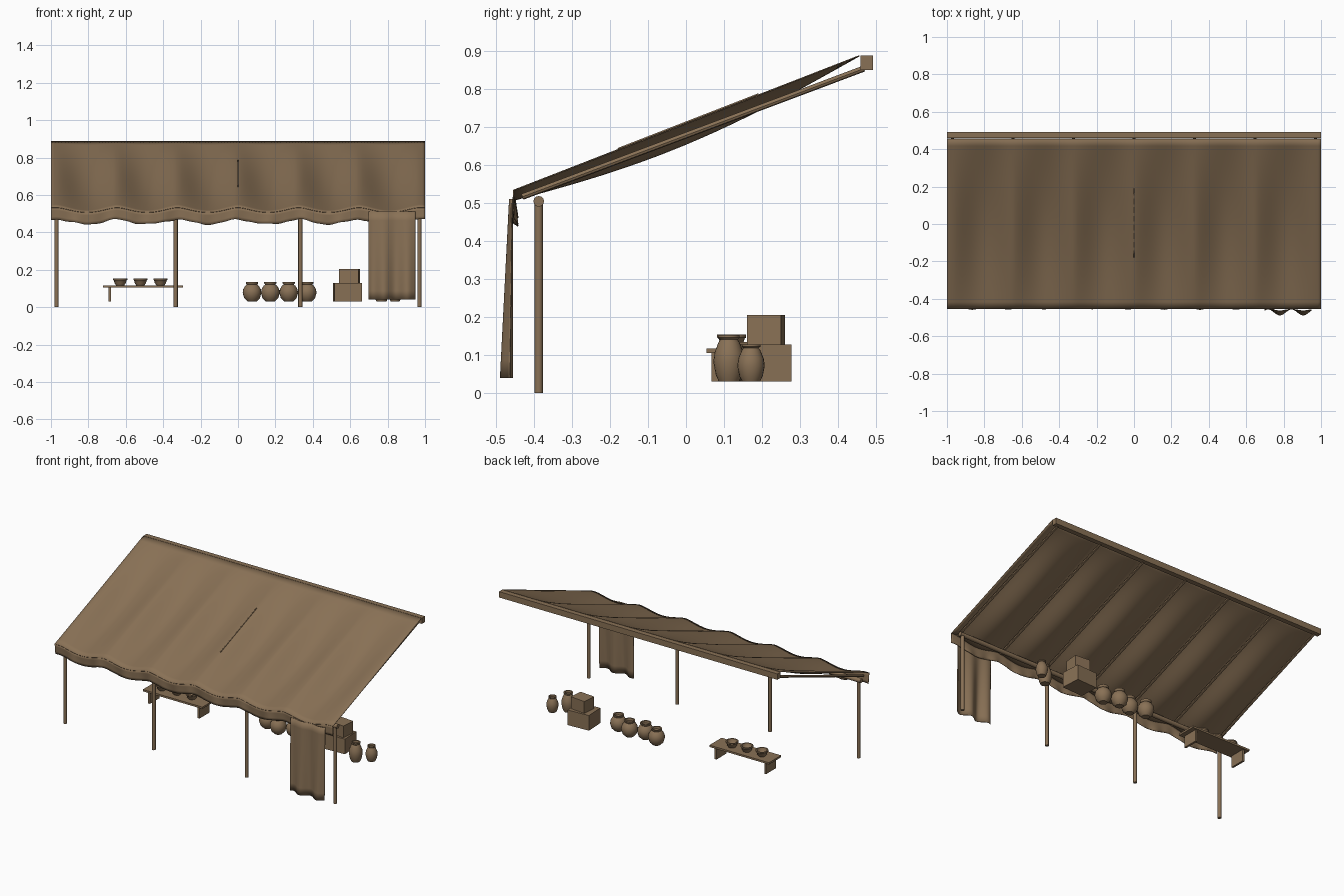
import bpy, bmesh, math
from mathutils import Vector

if "Cube" in bpy.data.objects:
    bpy.data.objects.remove(bpy.data.objects["Cube"])

mat = bpy.data.materials.new("weathered_brown")
mat.diffuse_color = (0.25, 0.165, 0.092, 1)
mat.use_nodes = True
mat.node_tree.nodes["Principled BSDF"].inputs["Base Color"].default_value = mat.diffuse_color


def finish(name, bm, smooth=False, loc=(0, 0, 0), rot=0):
    me = bpy.data.meshes.new(name)
    bm.to_mesh(me)
    bm.free()
    ob = bpy.data.objects.new(name, me)
    bpy.context.collection.objects.link(ob)
    me.materials.append(mat)
    ob.location = loc
    ob.rotation_euler.z = rot
    if smooth:
        bpy.ops.object.select_all(action='DESELECT')
        ob.select_set(True)
        bpy.context.view_layer.objects.active = ob
        bpy.ops.object.shade_smooth_by_angle(angle=math.radians(45))
    return ob


def box(name, center, size, rot=0):
    bm = bmesh.new()
    bmesh.ops.create_cube(bm, size=1)
    bmesh.ops.scale(bm, vec=size, verts=bm.verts)
    return finish(name, bm, loc=center, rot=rot)


def rod(name, a, b, r, sides=12):
    a, b = Vector(a), Vector(b)
    bm = bmesh.new()
    bmesh.ops.create_cone(bm, cap_ends=True, segments=sides, radius1=r, radius2=r, depth=(b - a).length)
    bmesh.ops.rotate(bm, verts=bm.verts, matrix=(b - a).to_track_quat('Z', 'Y').to_matrix())
    bmesh.ops.translate(bm, verts=bm.verts, vec=(a + b) / 2)
    return finish(name, bm, True)


def sheet(name, fn, nu, nv, thick=0.003):
    # cloth from a function of u, v in 0..1
    bm = bmesh.new()
    g = [[bm.verts.new(fn(i / nu, j / nv)) for j in range(nv + 1)] for i in range(nu + 1)]
    for i in range(nu):
        for j in range(nv):
            bm.faces.new((g[i][j], g[i + 1][j], g[i + 1][j + 1], g[i][j + 1]))
    ob = finish(name, bm, True)
    m = ob.modifiers.new("cloth_thickness", 'SOLIDIFY')
    m.thickness = thick
    return ob


def lathe(name, profile, loc, sides=20):
    bm = bmesh.new()
    rings = [[bm.verts.new((r * math.cos(2 * math.pi * k / sides), r * math.sin(2 * math.pi * k / sides), z))
              for k in range(sides)] for r, z in profile]
    for a, b in zip(rings, rings[1:]):
        for k in range(sides):
            n = (k + 1) % sides
            bm.faces.new((a[k], a[n], b[n], b[k]))
    bm.faces.new(rings[0][::-1])
    bm.faces.new(rings[-1])
    return finish(name, bm, True, loc)


# sagging canopy: six bays between seven rafters
SPAN = 0.97


def canopy_z(x, y):
    t = (y + 0.455) / 0.91
    bay = abs(math.sin(math.pi * (x + SPAN) / (2 * SPAN / 6))) ** 1.5
    sag = 0.026 * (1 - t) + 0.042 * math.sin(math.pi * t)
    if abs(x) > SPAN:
        bay *= 0.2
    return 0.534 + 0.354 * t - sag * bay


def canopy_pt(u, v):
    x, y = -1 + 2 * u, -0.455 + 0.91 * v
    return x, y, canopy_z(x, y)


def valance_pt(u, v):
    x = -1 + 2 * u
    drop = 1 - v
    ripple = 0.005 * math.sin(x * 31) + 0.003 * math.sin(x * 67)
    return x, -0.454 + drop * (0.003 + ripple), canopy_z(x, -0.455) - drop * (0.065 + 0.6 * ripple)


def curtain_pt(u, v):
    z = 0.04 + 0.47 * v
    amp = 0.016 - 0.012 * v
    x = 0.698 + 0.25 * u
    return x, -0.457 - amp + amp * math.sin(u * 4 * math.pi + 0.6), z


sheet("canopy", canopy_pt, 120, 24)
sheet("valance", valance_pt, 160, 4)
sheet("side_curtain", curtain_pt, 40, 10)

# narrow seam along the middle rafter
seam = sheet("canopy_seam", lambda u, v: (-0.002 + 0.004 * u, -0.18 + 0.37 * v,
             canopy_z(0, -0.18 + 0.37 * v) + 0.003), 1, 8, 0.004)

# timber frame
box("back_beam", (0, 0.475, 0.868), (2, 0.032, 0.038))
rod("front_beam", (-0.99, -0.387, 0.504), (0.99, -0.387, 0.504), 0.014)
for i in range(7):
    x = -SPAN + i * SPAN / 3
    rod("rafter", (x, -0.43, 0.516), (x, 0.468, 0.853), 0.008, 8)
for x in (-0.97, -0.333, 0.333, 0.97):
    rod("front_post", (x, -0.387, 0), (x, -0.387, 0.505), 0.011)

# low table with bowls
box("table_top", (-0.508, 0.117, 0.111), (0.428, 0.125, 0.012))
for x in (-0.686, -0.33):
    box("table_leg", (x, 0.117, 0.068), (0.013, 0.1, 0.076))
bowl = [(0.022, 0), (0.03, 0.012), (0.034, 0.026), (0.038, 0.029), (0.038, 0.037),
        (0.031, 0.037), (0.027, 0.02), (0.015, 0.008)]
for x in (-0.63, -0.522, -0.415):
    lathe("bowl", bowl, (x, 0.12, 0.117))

# round jars in a staggered row
jar = [(0.024, 0), (0.042, 0.018), (0.05, 0.046), (0.047, 0.066), (0.036, 0.084), (0.027, 0.091),
       (0.033, 0.097), (0.033, 0.104), (0.025, 0.104), (0.023, 0.09)]
for x, y in ((0.075, 0.195), (0.173, 0.167), (0.271, 0.192), (0.37, 0.164)):
    lathe("round_jar", jar, (x, y, 0.03))

# tall jars behind the curtain
tall = [(0.65, 0), (0.85, 0.15), (1, 0.42), (0.93, 0.62), (0.68, 0.84), (0.55, 0.9),
        (0.68, 0.94), (0.68, 1), (0.5, 1), (0.46, 0.9)]
for x, y, r, h in ((0.767, 0.113, 0.041, 0.123), (0.84, 0.171, 0.036, 0.098)):
    lathe("tall_jar", [(a * r, b * h) for a, b in tall], (x, y, 0.03))

# stacked crates
box("lower_crate", (0.586, 0.21, 0.079), (0.148, 0.126, 0.098), math.radians(3))
box("upper_crate", (0.597, 0.21, 0.1665), (0.104, 0.09, 0.077), math.radians(-5.5))
